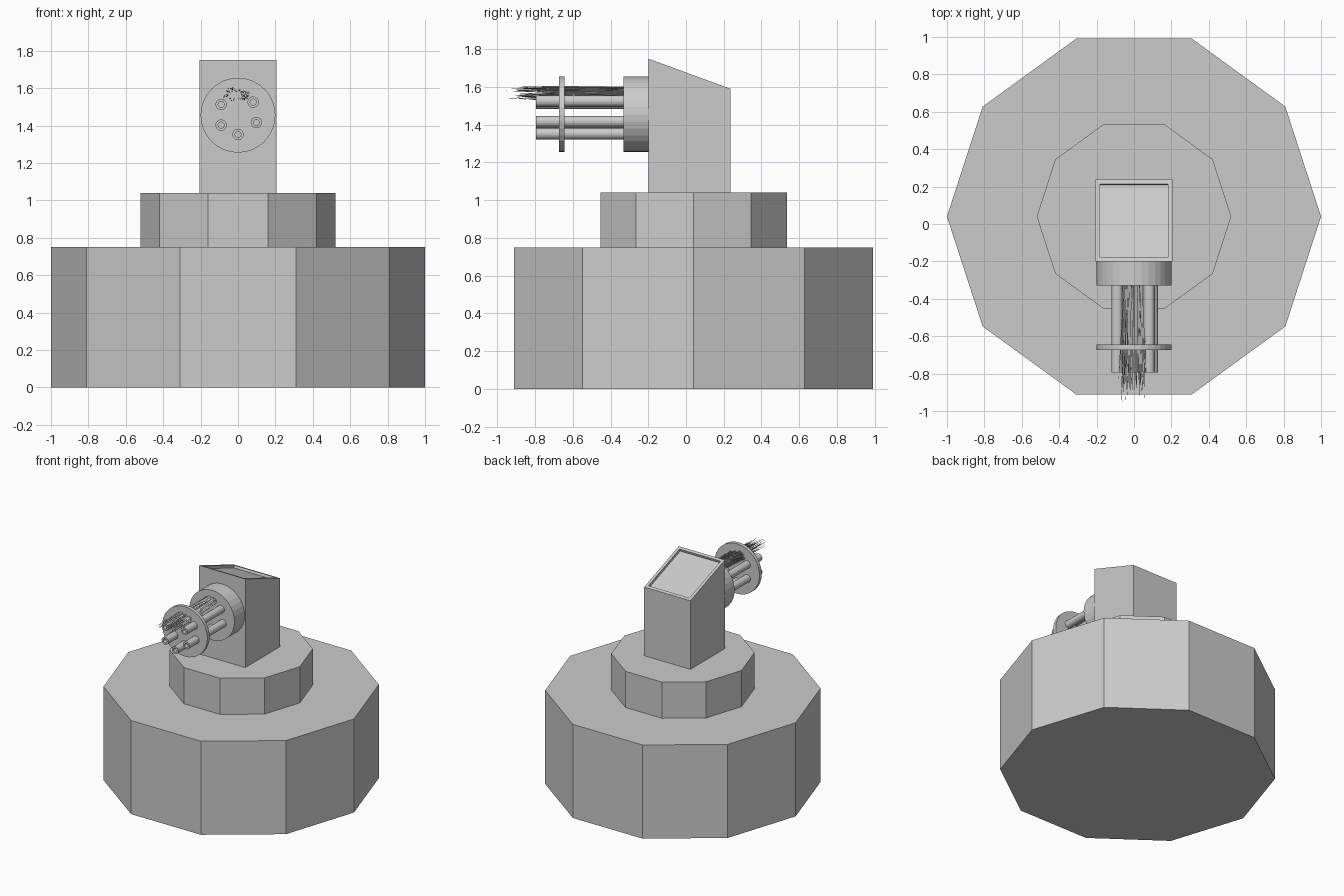
import bpy, bmesh, random
from math import cos, sin, pi, radians
from mathutils import Vector

if "Cube" in bpy.data.objects:
    bpy.data.objects.remove(bpy.data.objects["Cube"])

random.seed(4)
GUN_Z = 1.455


def finish(name, bm, smooth=False):
    bmesh.ops.recalc_face_normals(bm, faces=bm.faces)
    mesh = bpy.data.meshes.new(name)
    bm.to_mesh(mesh)
    bm.free()
    ob = bpy.data.objects.new(name, mesh)
    bpy.context.collection.objects.link(ob)
    if smooth:
        bpy.context.view_layer.objects.active = ob
        ob.select_set(True)
        bpy.ops.object.shade_smooth_by_angle(angle=radians(30))
        ob.select_set(False)
    return ob


def prism(name, radius, z0, z1, sides=10):
    bm = bmesh.new()
    ring = [bm.verts.new((radius * cos(2 * pi * i / sides),
                          0.04 + radius * sin(2 * pi * i / sides), z0)) for i in range(sides)]
    face = bm.faces.new(ring)
    top = bmesh.ops.extrude_face_region(bm, geom=[face])["geom"]
    bm.faces.new(ring) if not face.is_valid else None
    bmesh.ops.translate(bm, vec=(0, 0, z1 - z0),
                        verts=[v for v in top if isinstance(v, bmesh.types.BMVert)])
    return finish(name, bm)


def lathe_y(name, x, z, profile, sides, closed=False):
    """Revolve (radius, y) points around a line parallel to y."""
    bm = bmesh.new()
    rings = [[bm.verts.new((x + r * cos(2 * pi * i / sides), y, z + r * sin(2 * pi * i / sides)))
              for i in range(sides)] for r, y in profile]
    pairs = list(zip(rings, rings[1:]))
    if closed:
        pairs.append((rings[-1], rings[0]))
    else:
        bm.faces.new(rings[0])
        bm.faces.new(rings[-1])
    for a, b in pairs:
        for i in range(sides):
            j = (i + 1) % sides
            bm.faces.new((a[i], a[j], b[j], b[i]))
    return finish(name, bm)


# Ten-sided stepped base
prism("base", 1.0, 0.0, 0.75)
prism("turntable", 0.52, 0.75, 1.04)

# Head block with sloped roof and recessed roof panel
bm = bmesh.new()
side = [(-0.2, 1.04), (0.237, 1.04), (0.237, 1.59), (-0.2, 1.75)]
left = [bm.verts.new((-0.205, y, z)) for y, z in side]
right = [bm.verts.new((0.205, y, z)) for y, z in side]
bm.faces.new(left)
bm.faces.new(right)
for i in range(4):
    j = (i + 1) % 4
    f = bm.faces.new((left[i], left[j], right[j], right[i]))
    if i == 2:
        roof = f
bmesh.ops.recalc_face_normals(bm, faces=bm.faces)
bmesh.ops.inset_region(bm, faces=[roof], thickness=0.033)
down = -roof.normal * 0.02
inner = bmesh.ops.extrude_discrete_faces(bm, faces=[roof])["faces"][0]
bmesh.ops.translate(bm, verts=inner.verts, vec=down)
finish("head", bm)

# Gun mount and barrel retaining disc
lathe_y("gun_mount", 0, GUN_Z, [(0.2, -0.2), (0.2, -0.33)], 32)
lathe_y("barrel_disc", 0, GUN_Z, [(0.2, -0.645), (0.2, -0.673)], 32)

# Hollow barrels
for n, (x, z) in enumerate([(0, 1.352), (-0.09, 1.402), (-0.09, 1.513),
                            (0.098, 1.416), (0.081, 1.525)]):
    lathe_y(f"barrel_{n + 1}", x, z,
            [(0.03, -0.32), (0.03, -0.795), (0.016, -0.795), (0.016, -0.32)], 24, closed=True)

# Frayed bundle of strands in place of the top barrel
bm = bmesh.new()
for n in range(90):
    a, r = random.uniform(0, 2 * pi), random.uniform(0.3, 1) ** 0.5
    start = Vector((-0.008 + 0.05 * r * cos(a), -0.32, 1.573 + 0.03 * r * sin(a)))
    end = Vector((-0.012 + 0.07 * r * cos(a) + random.uniform(-0.012, 0.012),
                  random.uniform(-0.97, -0.78),
                  1.563 + 0.036 * r * sin(a) + random.uniform(-0.01, 0.01)))
    rings = []
    for t, w in ((0, 0.003), (0.7, 0.003)):
        p = start.lerp(end, t)
        rings.append([bm.verts.new(p + Vector((w * cos(k * 2 * pi / 3), 0, w * sin(k * 2 * pi / 3))))
                      for k in range(3)])
    tip = bm.verts.new(end)
    for k in range(3):
        j = (k + 1) % 3
        bm.faces.new((rings[0][k], rings[0][j], rings[1][j], rings[1][k]))
        bm.faces.new((rings[1][k], rings[1][j], tip))
finish("frayed_strands", bm)
